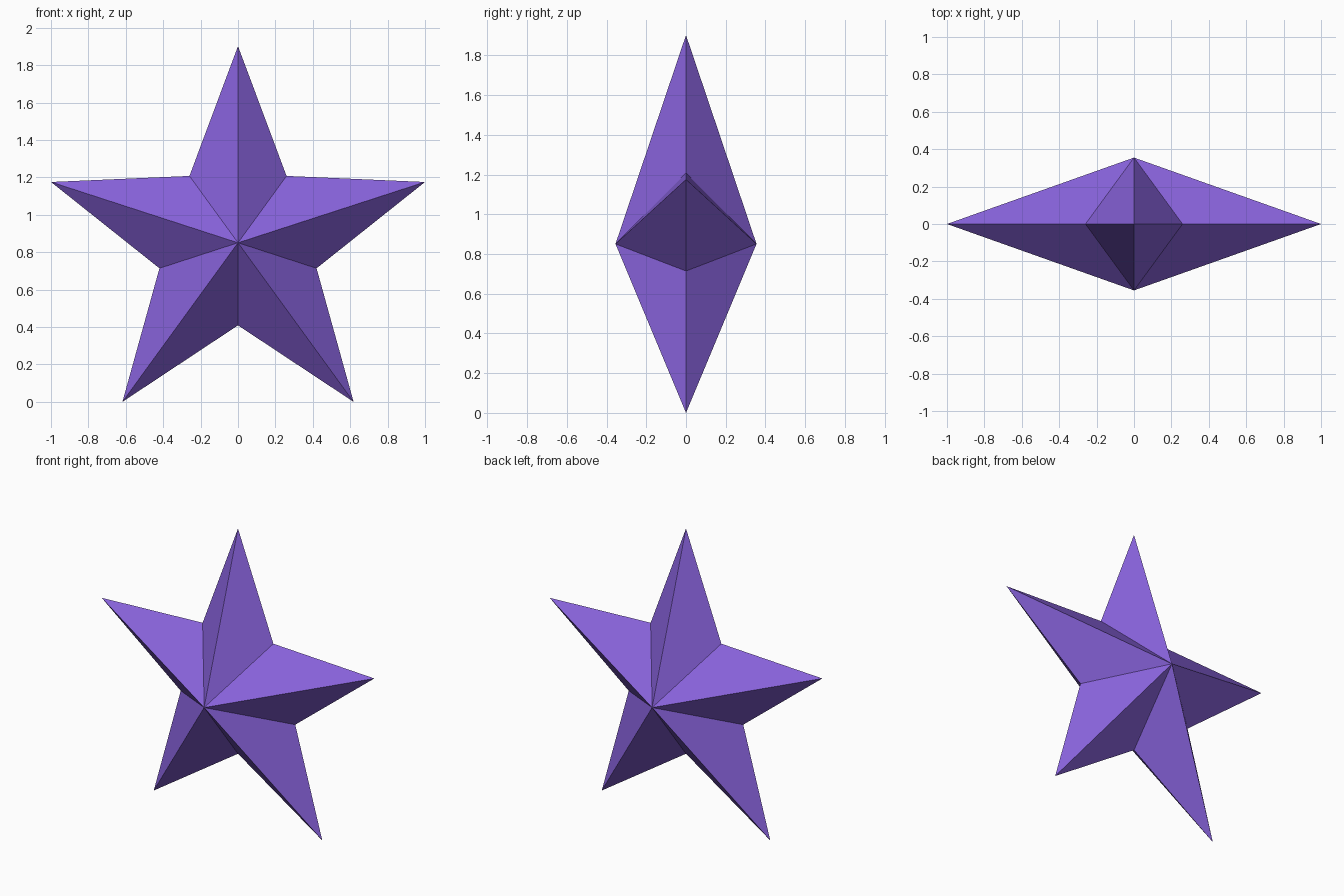
import bpy, bmesh, math

if "Cube" in bpy.data.objects:
    bpy.data.objects.remove(bpy.data.objects["Cube"])

# Star proportions: tip-to-tip width is 2, the two lower tips rest on z = 0
OUTER = 1 / math.sin(math.radians(72))
INNER = OUTER * 0.42
DEPTH = 0.355
CENTRE_Z = OUTER * math.cos(math.radians(36))

purple = bpy.data.materials.new("purple")
purple.diffuse_color = (0.25, 0.125, 0.72, 1)
purple.use_nodes = True
purple.node_tree.nodes["Principled BSDF"].inputs["Base Color"].default_value = purple.diffuse_color

bm = bmesh.new()

# Outline alternating between tips and notches, starting at the top tip
rim = []
for i in range(10):
    r = OUTER if i % 2 == 0 else INNER
    a = i * math.pi / 5
    rim.append(bm.verts.new((r * math.sin(a), 0, CENTRE_Z + r * math.cos(a))))

# Front and back peaks joined to the outline by flat facets
for y in (-DEPTH, DEPTH):
    peak = bm.verts.new((0, y, CENTRE_Z))
    for i in range(10):
        bm.faces.new((rim[i], rim[(i + 1) % 10], peak))

bmesh.ops.recalc_face_normals(bm, faces=bm.faces)
mesh = bpy.data.meshes.new("star")
bm.to_mesh(mesh)
bm.free()
mesh.materials.append(purple)
star = bpy.data.objects.new("star", mesh)
bpy.context.collection.objects.link(star)
